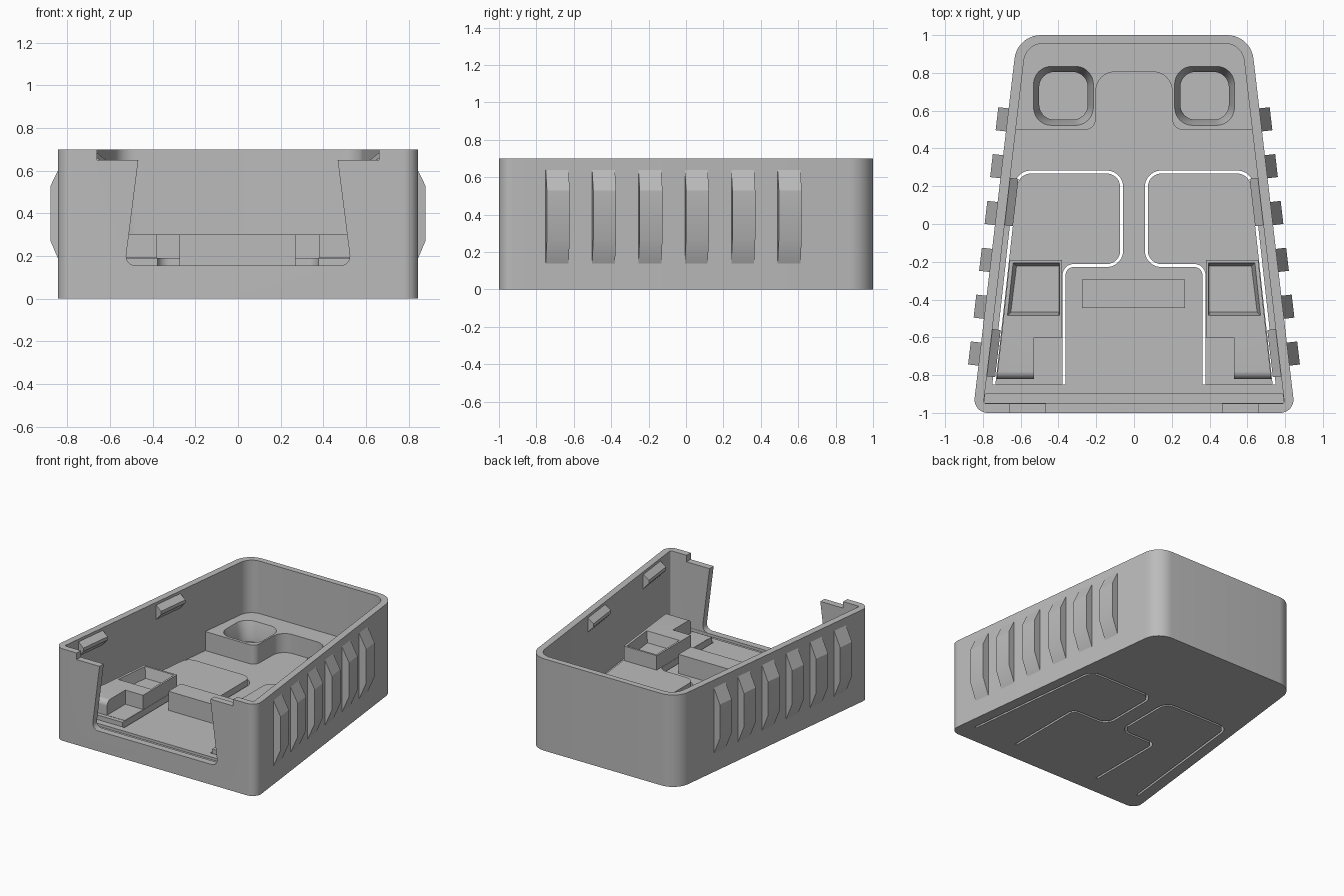
import bpy, bmesh, math
from mathutils import Vector

cube = bpy.data.objects.get("Cube")
if cube:
    bpy.data.objects.remove(cube, do_unlink=True)

GREY = (0.5, 0.5, 0.5, 1)
mat = bpy.data.materials.new("plain grey")
mat.use_nodes = True
mat.diffuse_color = GREY
mat.node_tree.nodes["Principled BSDF"].inputs["Base Color"].default_value = GREY

FLOOR, TOP, FLAP, POD = 0.155, 0.7, 0.19, 0.3


def loft(name, rings):
    """Closed solid through rings of matching 3D points."""
    bm = bmesh.new()
    rows = [[bm.verts.new(p) for p in ring] for ring in rings]
    n = len(rows[0])
    for a, b in zip(rows, rows[1:]):
        for i in range(n):
            j = (i + 1) % n
            bm.faces.new((a[i], a[j], b[j], b[i]))
    bm.faces.new(rows[0][::-1])
    bm.faces.new(rows[-1])
    bmesh.ops.recalc_face_normals(bm, faces=bm.faces)
    me = bpy.data.meshes.new(name)
    bm.to_mesh(me)
    bm.free()
    me.materials.append(mat)
    ob = bpy.data.objects.new(name, me)
    bpy.context.collection.objects.link(ob)
    return ob


def prism(name, pts, z0, z1, s=1):
    return loft(name, [[(s * x, y, z) for x, y in pts] for z in (z0, z1)])


def rounded(corners, closed=True, seg=10):
    """Outline with filleted corners, given as (x, y, radius)."""
    out, n = [], len(corners)
    for i, (x, y, r) in enumerate(corners):
        p = Vector((x, y))
        if r == 0 or (not closed and i in (0, n - 1)):
            out.append(p)
            continue
        a = (Vector(corners[i - 1][:2]) - p).normalized()
        b = (Vector(corners[(i + 1) % n][:2]) - p).normalized()
        half = a.angle(b) / 2
        c = p + (a + b).normalized() * (r / math.sin(half))
        t = r / math.tan(half)
        u, v = p + a * t - c, p + b * t - c
        sweep = u.angle(v)
        for k in range(seg + 1):
            f = k / seg
            out.append(c + (u * math.sin((1 - f) * sweep) + v * math.sin(f * sweep)) / math.sin(sweep))
    return out


def offset(path, d):
    """Shift an open path sideways, positive to its left."""
    out = []
    for i, p in enumerate(path):
        a = (p - path[max(i - 1, 0)]).normalized()
        b = (path[min(i + 1, len(path) - 1)] - p).normalized()
        t = (a + b).normalized()
        out.append(p + Vector((-t.y, t.x)) * d)
    return out


def cut(ob, *cutters):
    for c in cutters:
        m = ob.modifiers.new("cut", 'BOOLEAN')
        m.operation, m.solver, m.object = 'DIFFERENCE', 'EXACT', c
        bpy.ops.object.select_all(action='DESELECT')
        bpy.context.view_layer.objects.active = ob
        ob.select_set(True)
        bpy.ops.object.modifier_apply(modifier=m.name)
        bpy.data.objects.remove(c, do_unlink=True)


def wall_x(y):
    return 0.853 - 0.1175 * (y + 1)


def shell(inset, y0, y1, r0, r1):
    a, b = wall_x(y0) - inset, wall_x(y1) - inset
    return rounded([(-a, y0, r0), (a, y0, r0), (b, y1, r1), (-b, y1, r1)])


def on_wall(name, profile, y0, y1, s):
    """Sweep an (outward, height) profile along a sloping side wall."""
    nrm = Vector((1, 0.1175)).normalized()
    rings = []
    for y in (y0, y1):
        rings.append([(s * (wall_x(y) + nrm.x * d), y + nrm.y * d, z) for d, z in profile])
    return loft(name, rings)


# Tapered tray with its cavity, front groove and front opening
tray = prism("tray", shell(0, -1, 1, 0.07, 0.14), 0, TOP)
cut(tray, prism("cavity", shell(0.051, -0.95, 0.955, 0.01, 0.1), FLOOR, 1))
cut(tray, prism("groove", shell(0.053, -0.948, -0.9, 0.005, 0.005), 0.135, 0.25))
opening = rounded([(-0.53, FLOOR, 0.045), (0.53, FLOOR, 0.045), (0.467, 0.65, 0), (0.66, 0.65, 0),
                   (0.66, 0.9, 0), (-0.66, 0.9, 0), (-0.66, 0.65, 0), (-0.467, 0.65, 0)])
cut(tray, loft("opening", [[(x, y, z) for x, z in opening] for y in (-1.1, -0.947)]))

slot = rounded([(0.742, -0.85, 0), (0.618, 0.275, 0.08), (0.065, 0.275, 0.08),
                (0.065, -0.22, 0.08), (0.37, -0.22, 0.05), (0.37, -0.85, 0)], closed=False)
HALF = 0.008
RIB = [(-0.02, 0.14), (0, 0.14), (0.055, 0.27), (0.055, 0.53), (0, 0.64), (-0.02, 0.64)]
CLIP = [(-0.04, 0.57), (-0.05, 0.57), (-0.095, 0.62), (-0.095, 0.645), (-0.05, 0.68), (-0.04, 0.68)]

for s, side in ((1, "left"), (-1, "right")):
    # Through slots around each sprung flap
    cut(tray, prism("slot", offset(slot, HALF) + offset(slot, -HALF)[::-1], -0.1, 0.4, s))
    prism(side + "_flap", offset(slot, HALF), FLOOR - 0.01, FLAP, s)

    # Raised button on the flap, round at the front, with notch and recess
    def edge(y):
        return 0.73 - 0.11 * (y + 0.85)
    prof = rounded([(-0.82, 0.16, 0), (-0.82, POD, 0.04), (-0.19, POD, 0), (-0.19, 0.16, 0)])
    button = loft(side + "_button", [[(s * 0.38, y, z) for y, z in prof],
                                     [(s * edge(y), y, z) for y, z in prof]])
    notch = [(0.3, -0.9), (0.53, -0.9), (0.53, -0.6), (0.3, -0.6)]
    cut(button, prism("notch", notch, FLAP + 0.002, 0.5, s))
    rings = []
    for g, z in ((0, POD + 0.001), (0.018, 0.22)):
        rings.append([(s * x, y, z) for x, y in (
            (0.395 + g / 3, -0.485 + g), (0.67 - g, -0.485 + g),
            (0.64 - g, -0.205 - g), (0.395 + g / 3, -0.205 - g))])
    cut(button, loft("recess", rings))

    # Grip ribs outside and snap clips inside
    for i in range(6):
        y = -0.75 + 0.248 * i
        on_wall(f"{side}_grip_rib_{i + 1}", RIB, y, y + 0.122, s)
    for where, y in (("front", -0.8), ("rear", 0.0)):
        on_wall(f"{side}_{where}_clip", CLIP, y, y + 0.25, s)

# Rear platform with a central bay and two funnel pockets
w0, w1 = wall_x(0.5) - 0.045, wall_x(0.96) - 0.045
platform = prism("rear_platform", rounded([
    (w0, 0.5, 0), (w1, 0.96, 0.1), (-w1, 0.96, 0.1), (-w0, 0.5, 0), (-0.205, 0.5, 0.05),
    (-0.2, 0.805, 0.1), (0.2, 0.805, 0.1), (0.205, 0.5, 0.05)]), FLOOR - 0.01, POD)
for s in (1, -1):
    rings = []
    for g, z in ((0, POD + 0.001), (0.03, 0.2), (0.03, 0.1)):
        a, b, c, d, r = 0.215 + g, 0.532 - g, 0.522 + g, 0.835 - g, 0.095 - g / 2
        rings.append([(s * x, y, z) for x, y in rounded([(a, c, r), (b, c, r), (b, d, r), (a, d, r)])])
    cut(platform, loft("pocket", rings))

# Centre support block
prism("support_block", [(-0.275, -0.445), (0.27, -0.445), (0.27, -0.295), (-0.275, -0.295)],
      FLOOR - 0.01, POD)

# Smooth rounded corners, keep hard edges
bpy.ops.object.select_all(action='DESELECT')
for ob in bpy.context.scene.objects:
    if ob.type == 'MESH' and mat.name in ob.data.materials:
        ob.select_set(True)
bpy.context.view_layer.objects.active = tray
bpy.ops.object.shade_smooth_by_angle(angle=math.radians(25))
